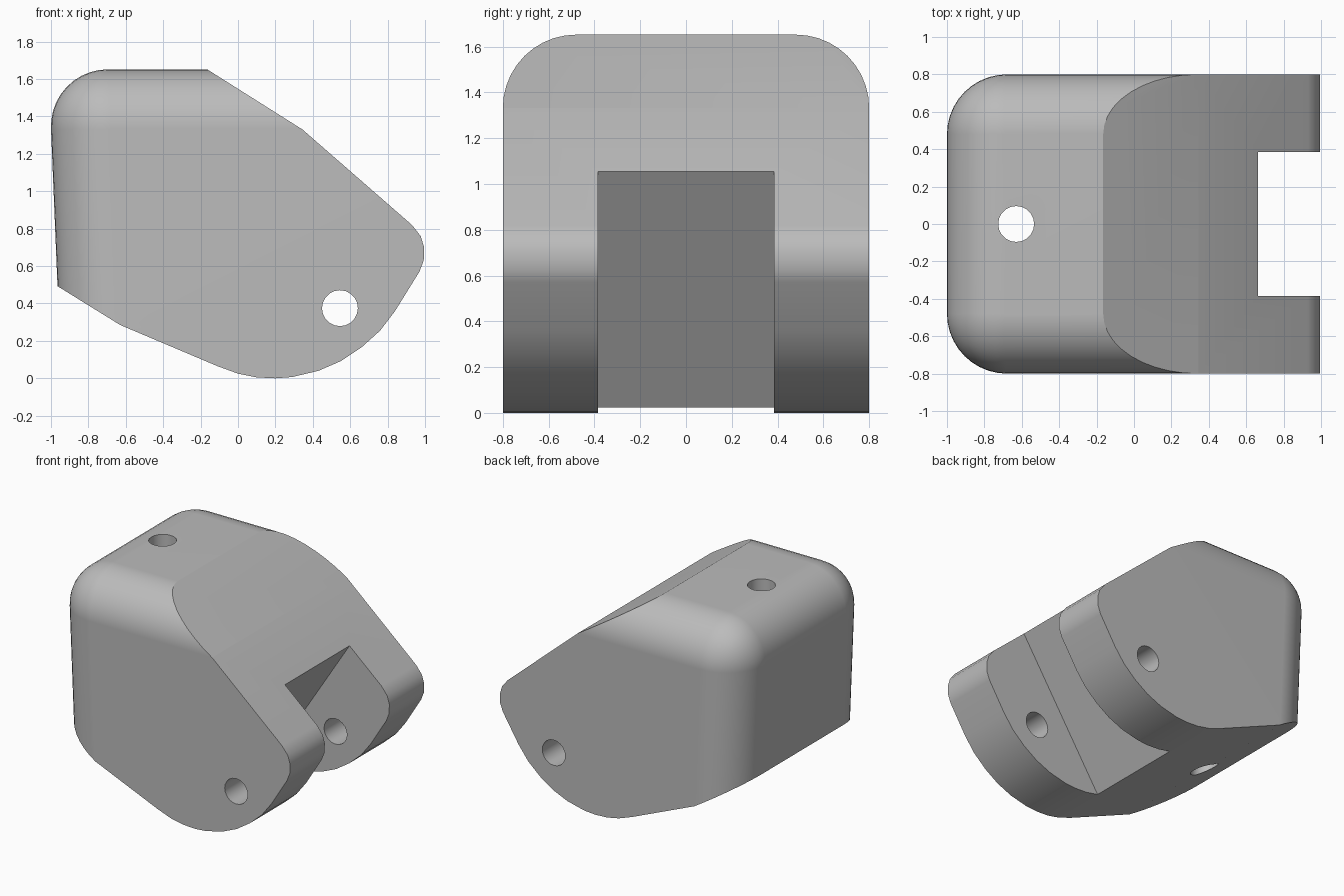
import bpy, bmesh, math

cube = bpy.data.objects.get("Cube")
if cube:
    bpy.data.objects.remove(cube, do_unlink=True)

grey = bpy.data.materials.new("plain grey")
grey.use_nodes = True
COLOUR = (0.5, 0.5, 0.5, 1)
grey.diffuse_color = COLOUR
grey.node_tree.nodes["Principled BSDF"].inputs["Base Color"].default_value = COLOUR


def prism(name, outline, half_width, round_at=None, radius=0.32):
    """Extrude an x-z outline along y; round every edge meeting corner round_at."""
    bm = bmesh.new()
    rings = [[bm.verts.new((x, y, z)) for x, z in outline]
             for y in (-half_width, half_width)]
    n = len(outline)
    bm.faces.new(rings[0])
    bm.faces.new(rings[1][::-1])
    for i in range(n):
        j = (i + 1) % n
        bm.faces.new((rings[0][j], rings[0][i], rings[1][i], rings[1][j]))
    bmesh.ops.recalc_face_normals(bm, faces=bm.faces[:])
    if round_at is not None:
        edges = {e for ring in rings for e in ring[round_at].link_edges}
        bmesh.ops.bevel(bm, geom=list(edges), offset=radius, segments=10,
                        profile=0.5, affect='EDGES', clamp_overlap=False)
    mesh = bpy.data.meshes.new(name)
    bm.to_mesh(mesh)
    bm.free()
    mesh.materials.append(grey)
    obj = bpy.data.objects.new(name, mesh)
    bpy.context.collection.objects.link(obj)
    return obj


def drill(name, location, rotation):
    bpy.ops.mesh.primitive_cylinder_add(vertices=20, radius=0.096, depth=5,
                                        location=location, rotation=rotation)
    obj = bpy.context.object
    obj.name = name
    obj.data.materials.append(grey)
    return obj


def cut(target, cutter, operation):
    mod = target.modifiers.new(cutter.name, 'BOOLEAN')
    mod.operation = operation
    mod.solver = 'EXACT'
    mod.object = cutter
    bpy.ops.object.select_all(action='DESELECT')
    bpy.context.view_layer.objects.active = target
    target.select_set(True)
    bpy.ops.object.modifier_apply(modifier=mod.name)
    bpy.data.objects.remove(cutter, do_unlink=True)


# Block with rounded top, back corners and upper edges
body = prism("bracket_body",
             [(-0.924, -0.5), (1.5, -0.5), (1.5, 1.652), (-1.013, 1.652)],
             0.8, round_at=3)

# Side silhouette: sloped top, rounded nose and curved belly
silhouette = prism("silhouette_cutter", [
    (-1.3, 0.7), (-0.63, 0.285), (-0.11, 0.065), (0, 0.025), (0.1, 0.005),
    (0.2, 0), (0.29, 0.007), (0.43, 0.04), (0.55, 0.092), (0.66, 0.165),
    (0.76, 0.255), (0.84, 0.36), (0.97, 0.57), (0.993, 0.63), (0.995, 0.7),
    (0.977, 0.76), (0.93, 0.82), (0.345, 1.33), (-0.165, 1.652),
    (-0.482, 1.852), (-1.3, 1.852)], 1.0)
cut(body, silhouette, 'INTERSECT')

# Slanted slot between the two arms
slot = prism("slot_cutter", [(-0.32, -0.48), (1.6, -0.48), (1.6, 2.08), (1.32, 2.08)], 0.385)
cut(body, slot, 'DIFFERENCE')

# Cross pin hole and upright hole
cut(body, drill("pin_hole_cutter", (0.545, 0, 0.375), (math.pi / 2, 0, 0)), 'DIFFERENCE')
cut(body, drill("upright_hole_cutter", (-0.63, 0, 1), (0, 0, 0)), 'DIFFERENCE')

# Smooth curves, flat large faces
bpy.ops.object.shade_smooth_by_angle(angle=math.radians(30))
normals = body.modifiers.new("flat faces", 'WEIGHTED_NORMAL')
normals.keep_sharp = True
